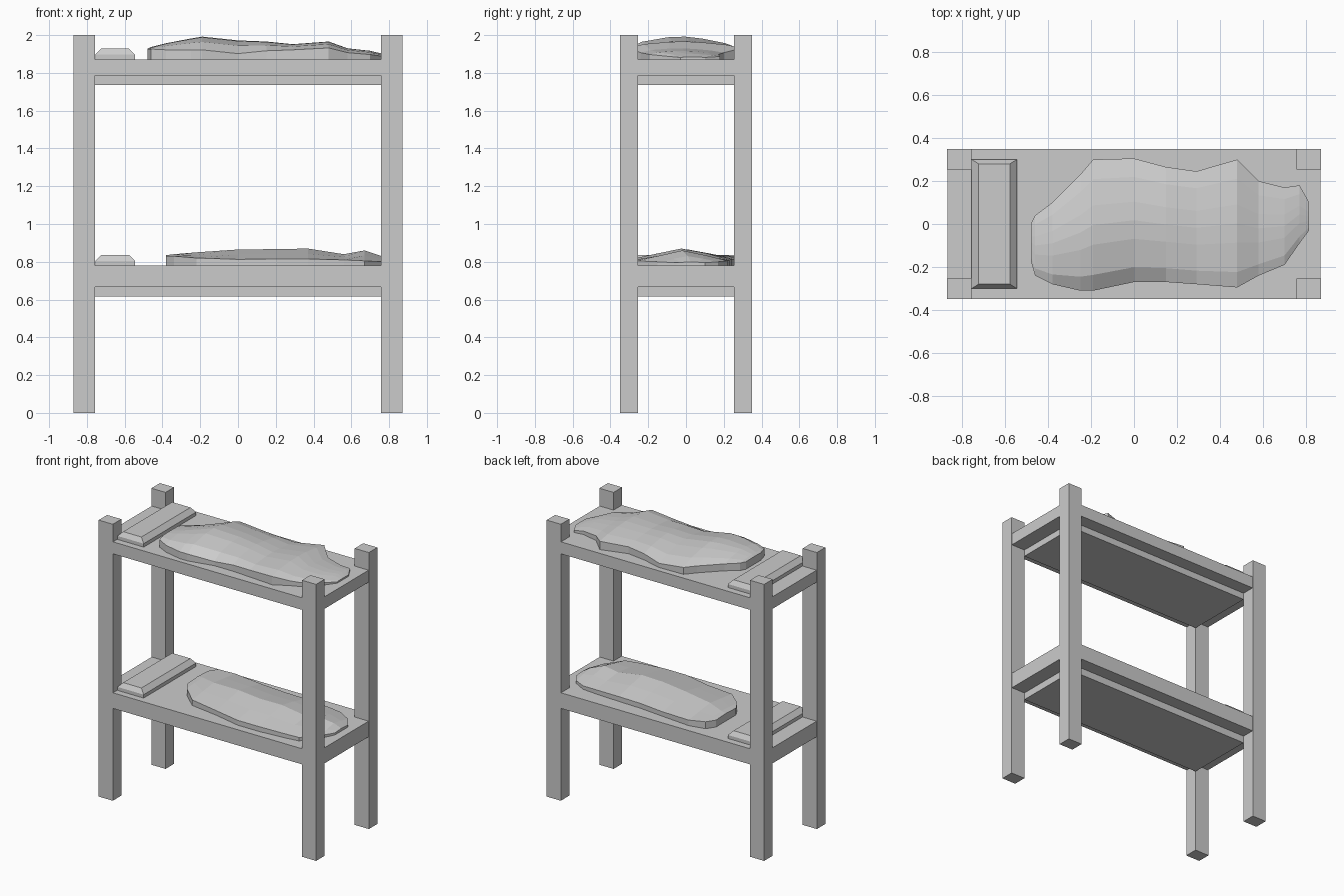
import bpy
import bmesh

default_cube = bpy.data.objects.get("Cube")
if default_cube:
    bpy.data.objects.remove(default_cube, do_unlink=True)

grey = bpy.data.materials.new("light_grey")
grey.use_nodes = True
grey.diffuse_color = (0.6, 0.6, 0.6, 1)
for node in grey.node_tree.nodes:
    if node.type == "BSDF_PRINCIPLED":
        node.inputs["Base Color"].default_value = grey.diffuse_color


def finish(name, bm):
    bmesh.ops.recalc_face_normals(bm, faces=bm.faces)
    mesh = bpy.data.meshes.new(name)
    bm.to_mesh(mesh)
    bm.free()
    mesh.materials.append(grey)
    obj = bpy.data.objects.new(name, mesh)
    bpy.context.collection.objects.link(obj)
    return obj


def add_box(name, low, high):
    bm = bmesh.new()
    bmesh.ops.create_cube(bm, size=1)
    for v in bm.verts:
        for axis in range(3):
            v.co[axis] = high[axis] if v.co[axis] > 0 else low[axis]
    return finish(name, bm)


def loft(name, rings):
    """Skin equally long vertex rings and cap both ends."""
    bm = bmesh.new()
    loops = [[bm.verts.new(p) for p in ring] for ring in rings]
    count = len(loops[0])
    for a, b in zip(loops, loops[1:]):
        for i in range(count):
            j = (i + 1) % count
            bm.faces.new((a[i], a[j], b[j], b[i]))
    bm.faces.new(loops[0])
    bm.faces.new(loops[-1])
    return finish(name, bm)


def add_pillow(name, z):
    # Upright sides with a chamfered top rim
    def ring(inset_x, inset_y, height):
        x0, x1 = -0.755 + inset_x, -0.545 - inset_x
        y = 0.3 - inset_y
        return [(x0, -y, z + height), (x1, -y, z + height),
                (x1, y, z + height), (x0, y, z + height)]
    loft(name, [ring(0, 0, 0), ring(0, 0, 0.025), ring(0.032, 0.02, 0.057)])


def add_blanket(name, z, stations, profile):
    # Station: x, front y, back y, rim height, crest height
    rings = []
    for x, front, back, rim, crest in stations:
        ring = [(x, front, z)]
        for across, rise in profile:
            ring.append((x, front + (back - front) * across,
                         z + rim + (crest - rim) * rise))
        ring.append((x, back, z))
        rings.append(ring)
    loft(name, rings)


# Corner posts
for side, sx in (("right", -1), ("left", 1)):
    for end, sy in (("front", -1), ("back", 1)):
        xs = sorted((sx * 0.757, sx * 0.87))
        ys = sorted((sy * 0.253, sy * 0.35))
        add_box(f"{end}_{side}_post", (xs[0], ys[0], 0), (xs[1], ys[1], 2))

# Bunk decks with a smaller panel below and a pillow on top
for level, panel, bottom, top in (("lower", 0.615, 0.667, 0.78),
                                  ("upper", 1.737, 1.785, 1.872)):
    add_box(f"{level}_deck", (-0.868, -0.348, bottom), (0.868, 0.348, top))
    add_box(f"{level}_base_panel", (-0.757, -0.253, panel), (0.757, 0.253, bottom))
    add_pillow(f"{level}_pillow", top)

# Crumpled blankets
upper = [
    (-.48, -.17, 0, .054, .056), (-.46, -.24, .04, .054, .065),
    (-.38, -.28, .1, .05, .085), (-.25, -.31, .23, .05, .11),
    (-.19, -.31, .3, .05, .12), (0, -.27, .305, .03, .1),
    (.15, -.27, .265, .045, .094), (.29, -.28, .245, .05, .08),
    (.48, -.295, .3, .06, .094), (.58, -.24, .2, .035, .058),
    (.7, -.19, .17, .025, .045), (.77, -.09, .18, .015, .028),
    (.815, -.03, .1, .01, .012),
]
add_blanket("upper_blanket", 1.872, upper,
            [(0, 0), (.12, .6), (.35, .95), (.5, 1), (.65, .85), (.85, .5), (1, 0)])

lower = [
    (-.38, -.03, .2, .05, .055), (-.34, -.1, .26, .05, .06),
    (-.22, -.21, .285, .04, .07), (0, -.245, .265, .033, .085),
    (.2, -.29, .245, .035, .087), (.37, -.29, .24, .035, .09),
    (.56, -.275, .23, .03, .06), (.67, -.26, .22, .025, .08),
    (.76, -.15, .17, .02, .05), (.81, -.05, .1, .015, .02),
]
add_blanket("lower_blanket", 0.78, lower,
            [(0, 0), (.25, .5), (.5, 1), (.75, .55), (1, 0)])
